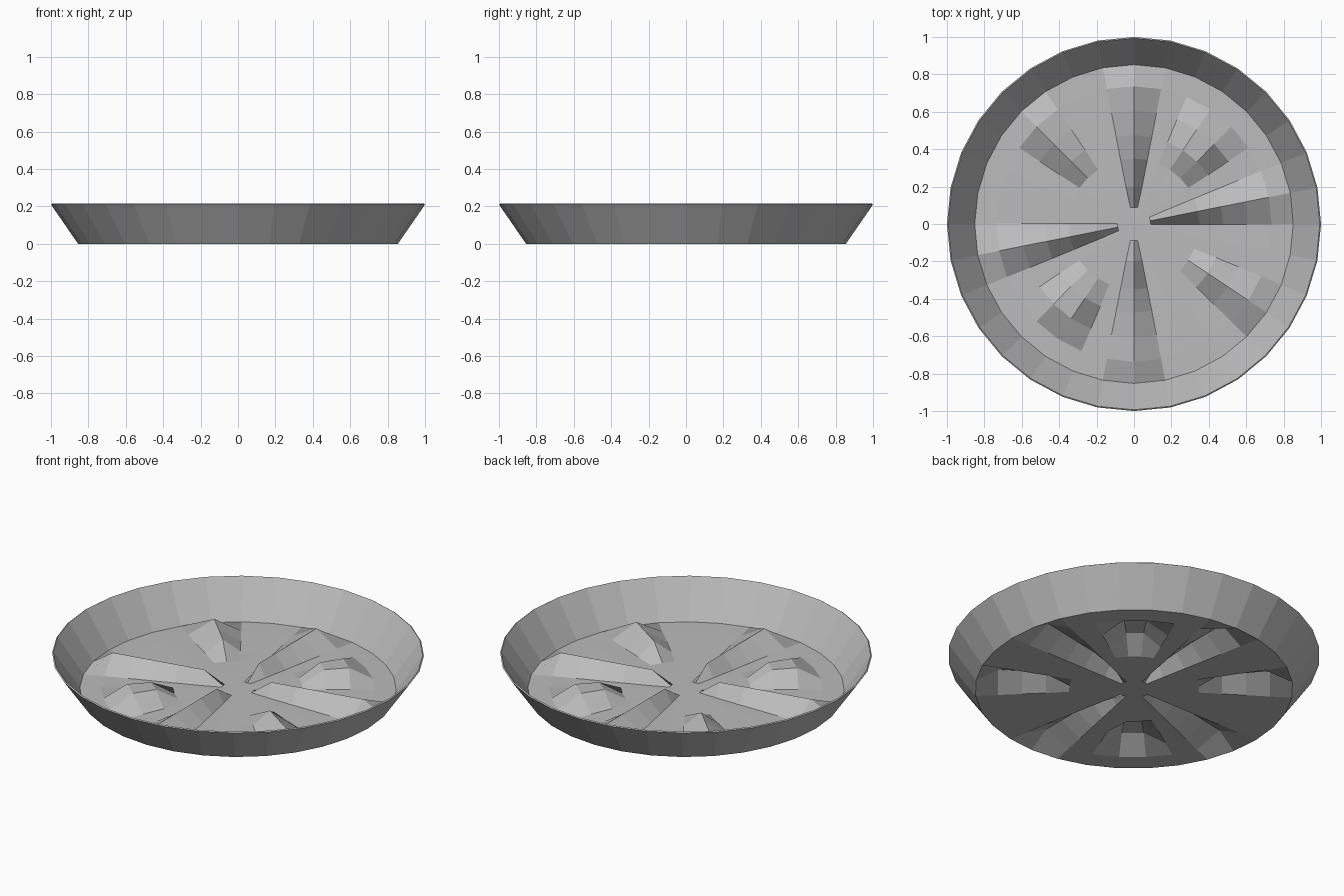
import bpy, bmesh, math

if "Cube" in bpy.data.objects:
    bpy.data.objects.remove(bpy.data.objects["Cube"])

N = 32                                    # sides of the dish
H = 0.075                                 # height of the pressed ribs
RINGS = [0.09, 0.20, 0.35, 0.475, 0.605, 0.735, 0.855]
RIM_R, RIM_Z = 1.0, 0.21

# Pressed areas: (angle steps, ring indices) whose points are lifted
PRESSED = [
    ((1, 8, 17, 24), (1, 2, 3, 4, 5)),    # long radial ribs
    ((12, 29), (3, 4, 5)),                # short radial ribs
    ((4, 5, 20, 21), (3, 4)),             # flat-topped pads
]
lifted = {(a, r) for angles, rings in PRESSED for a in angles for r in rings}

mat = bpy.data.materials.new("plain_grey")
mat.diffuse_color = (0.5, 0.5, 0.5, 1)
mat.use_nodes = True
mat.node_tree.nodes["Principled BSDF"].inputs["Base Color"].default_value = mat.diffuse_color

bm = bmesh.new()


def ring(radius, z_of):
    return [bm.verts.new((radius * math.cos(2 * math.pi * a / N),
                          radius * math.sin(2 * math.pi * a / N), z_of(a)))
            for a in range(N)]


# Floor rings, then the flared wall up to the rim
loops = [ring(r, lambda a, i=i: H if (a, i) in lifted else 0.0)
         for i, r in enumerate(RINGS)]
loops.append(ring(RIM_R, lambda a: RIM_Z))

centre = bm.verts.new((0, 0, 0))
for a in range(N):
    b = (a + 1) % N
    bm.faces.new((centre, loops[0][b], loops[0][a]))
    for inner, outer in zip(loops, loops[1:]):
        bm.faces.new((inner[a], inner[b], outer[b], outer[a]))

mesh = bpy.data.meshes.new("dish")
bm.to_mesh(mesh)
bm.free()
mesh.materials.append(mat)
dish = bpy.data.objects.new("dish", mesh)
bpy.context.collection.objects.link(dish)

# Thin sheet thickness, grown inward so the outside size stays exact
shell = dish.modifiers.new("sheet", "SOLIDIFY")
shell.thickness = 0.008
shell.offset = -1
